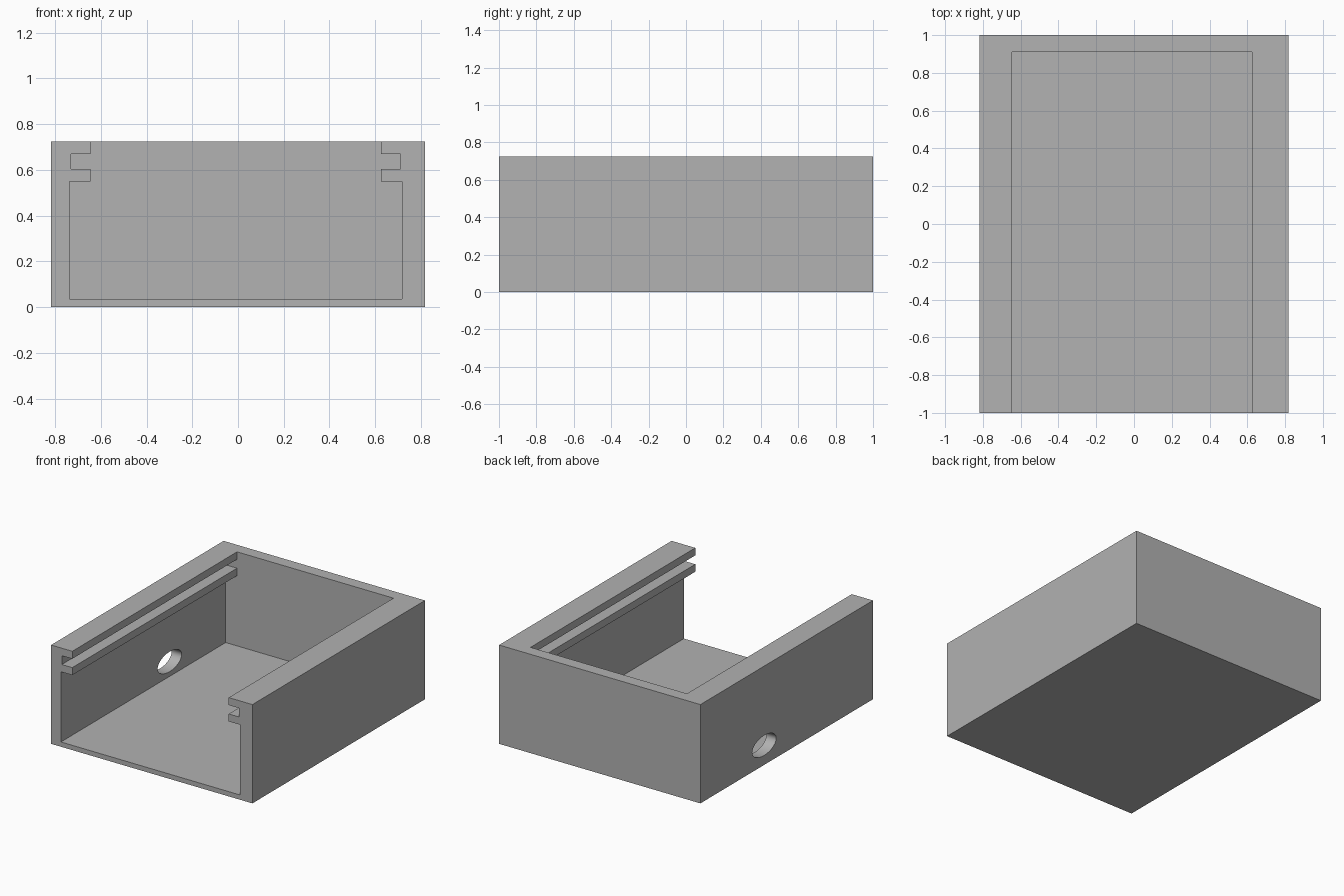
import bpy, bmesh, math
from mathutils import Matrix

cube = bpy.data.objects.get("Cube")
if cube:
    bpy.data.objects.remove(cube, do_unlink=True)

HALF_W, HALF_L, HEIGHT = 0.817, 1.0, 0.725
BACK_INNER = 0.91

grey = bpy.data.materials.new("plain grey")
grey.use_nodes = True
colour = (0.445, 0.445, 0.445, 1)
grey.diffuse_color = colour
grey.node_tree.nodes["Principled BSDF"].inputs["Base Color"].default_value = colour


def make_object(name, bm):
    bmesh.ops.recalc_face_normals(bm, faces=bm.faces)
    mesh = bpy.data.meshes.new(name)
    bm.to_mesh(mesh)
    bm.free()
    mesh.materials.append(grey)
    obj = bpy.data.objects.new(name, mesh)
    bpy.context.collection.objects.link(obj)
    return obj


def prism(name, profile, y0, y1):
    """Extrude an (x, z) outline along y."""
    bm = bmesh.new()
    face = bm.faces.new([bm.verts.new((x, y0, z)) for x, z in profile])
    ext = bmesh.ops.extrude_face_region(bm, geom=[face])["geom"]
    moved = [v for v in ext if isinstance(v, bmesh.types.BMVert)]
    bmesh.ops.translate(bm, verts=moved, vec=(0, y1 - y0, 0))
    return make_object(name, bm)


def cut(target, cutter):
    cutter.hide_render = True
    mod = target.modifiers.new("cut", "BOOLEAN")
    mod.operation = "DIFFERENCE"
    mod.solver = "EXACT"
    mod.object = cutter
    bpy.context.view_layer.objects.active = target
    bpy.ops.object.modifier_apply(modifier=mod.name)
    bpy.data.objects.remove(cutter, do_unlink=True)


def side_outline(wall, groove, lip):
    """One side of the cavity from floor to top, with two rails around a groove."""
    return [(wall, 0.035), (wall, 0.55), (lip, 0.55), (lip, 0.605),
            (groove, 0.605), (groove, 0.67), (lip, 0.67), (lip, HEIGHT + 0.1)]


# Outer block of the case
case = prism("case_body", [(-HALF_W, 0), (HALF_W, 0), (HALF_W, HEIGHT), (-HALF_W, HEIGHT)],
             -HALF_L, HALF_L)

# Cavity open at the front and top, leaving the lid rails on both sides
outline = side_outline(0.717, 0.71, 0.625) + side_outline(-0.737, -0.73, -0.645)[::-1]
cut(case, prism("cavity_cutter", outline, -HALF_L - 0.1, BACK_INNER))

# Oval cable hole through one side wall
bm = bmesh.new()
bmesh.ops.create_cone(bm, cap_ends=True, segments=48, radius1=1, radius2=1, depth=0.4,
                      matrix=Matrix.Translation((-HALF_W, 0.26, 0.143))
                      @ Matrix.Diagonal((1, 0.139, 0.073, 1))
                      @ Matrix.Rotation(math.pi / 2, 4, "Y"))
cut(case, make_object("hole_cutter", bm))

# Smooth the hole while keeping the box edges crisp
bpy.ops.object.select_all(action="DESELECT")
case.select_set(True)
bpy.context.view_layer.objects.active = case
bpy.ops.object.shade_smooth_by_angle(angle=math.radians(30))
